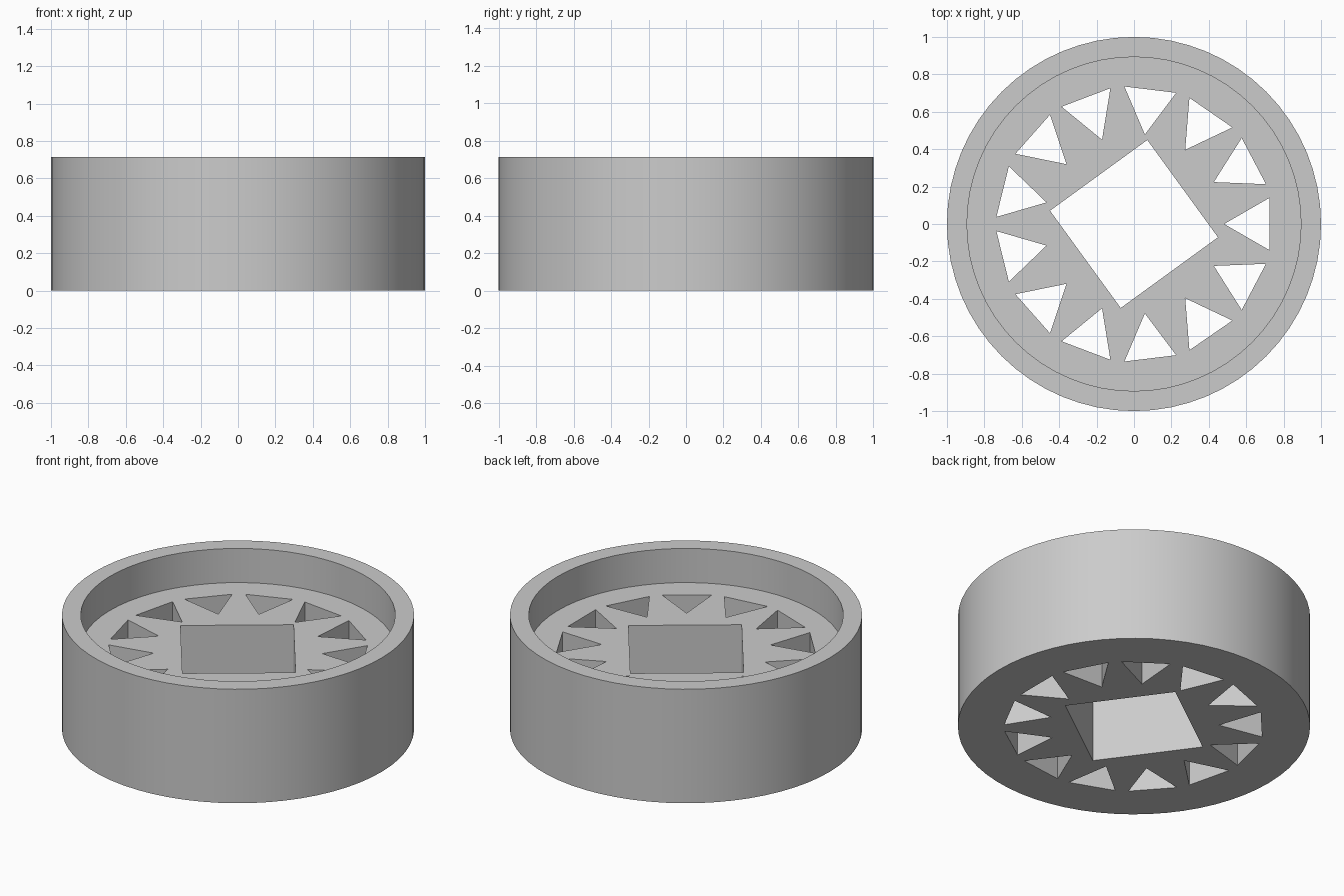
import bpy, bmesh, math

if "Cube" in bpy.data.objects:
    bpy.data.objects.remove(bpy.data.objects["Cube"])

SEGMENTS = 64
HEIGHT, FLOOR = 0.714, 0.5
OUTER, INNER = 1.0, 0.893

grey = bpy.data.materials.new("light_grey")
grey.diffuse_color = (0.6, 0.6, 0.6, 1)
grey.use_nodes = True
grey.node_tree.nodes["Principled BSDF"].inputs["Base Color"].default_value = grey.diffuse_color


def ring_points(radius, sides, angle=0.0, cx=0.0, cy=0.0):
    return [(cx + radius * math.cos(angle + math.tau * i / sides),
             cy + radius * math.sin(angle + math.tau * i / sides))
            for i in range(sides)]


def add_loft(bm, loops):
    """Join (xy points, z) loops in order and close both ends."""
    rings = [[bm.verts.new((x, y, z)) for x, y in pts] for pts, z in loops]
    n = len(rings[0])
    for a, b in zip(rings, rings[1:]):
        for i in range(n):
            j = (i + 1) % n
            bm.faces.new((a[i], a[j], b[j], b[i]))
    bm.faces.new(rings[0][::-1])
    bm.faces.new(rings[-1])


def make_object(name, bm):
    bmesh.ops.recalc_face_normals(bm, faces=bm.faces)
    mesh = bpy.data.meshes.new(name)
    bm.to_mesh(mesh)
    bm.free()
    mesh.materials.append(grey)
    obj = bpy.data.objects.new(name, mesh)
    bpy.context.collection.objects.link(obj)
    return obj


# Round cup: outer wall, flat rim, inner wall and raised floor
outer = ring_points(OUTER, SEGMENTS)
inner = ring_points(INNER, SEGMENTS)
bm = bmesh.new()
add_loft(bm, [(outer, 0), (outer, HEIGHT), (inner, HEIGHT), (inner, FLOOR)])
cup = make_object("round_cup", bm)

# Cutters: turned square in the middle, 13 triangles pointing inward
holes = [ring_points(0.643 / math.sqrt(2), 4, math.radians(81))]
for k in range(13):
    a = math.tau * k / 13
    holes.append(ring_points(0.161, 3, a + math.pi,
                             0.643 * math.cos(a), 0.643 * math.sin(a)))
bm = bmesh.new()
for pts in holes:
    add_loft(bm, [(pts, -0.1), (pts, FLOOR + 0.1)])
cutter = make_object("hole_cutter", bm)
cutter.hide_render = True

# Cut the holes through the floor
cut = cup.modifiers.new("holes", 'BOOLEAN')
cut.operation = 'DIFFERENCE'
cut.solver = 'EXACT'
cut.object = cutter
bpy.ops.object.select_all(action='DESELECT')
cup.select_set(True)
bpy.context.view_layer.objects.active = cup
bpy.ops.object.modifier_apply(modifier=cut.name)
bpy.data.objects.remove(cutter)

# Smooth round walls, sharp rims and holes
bpy.ops.object.shade_smooth_by_angle(angle=math.radians(30))
